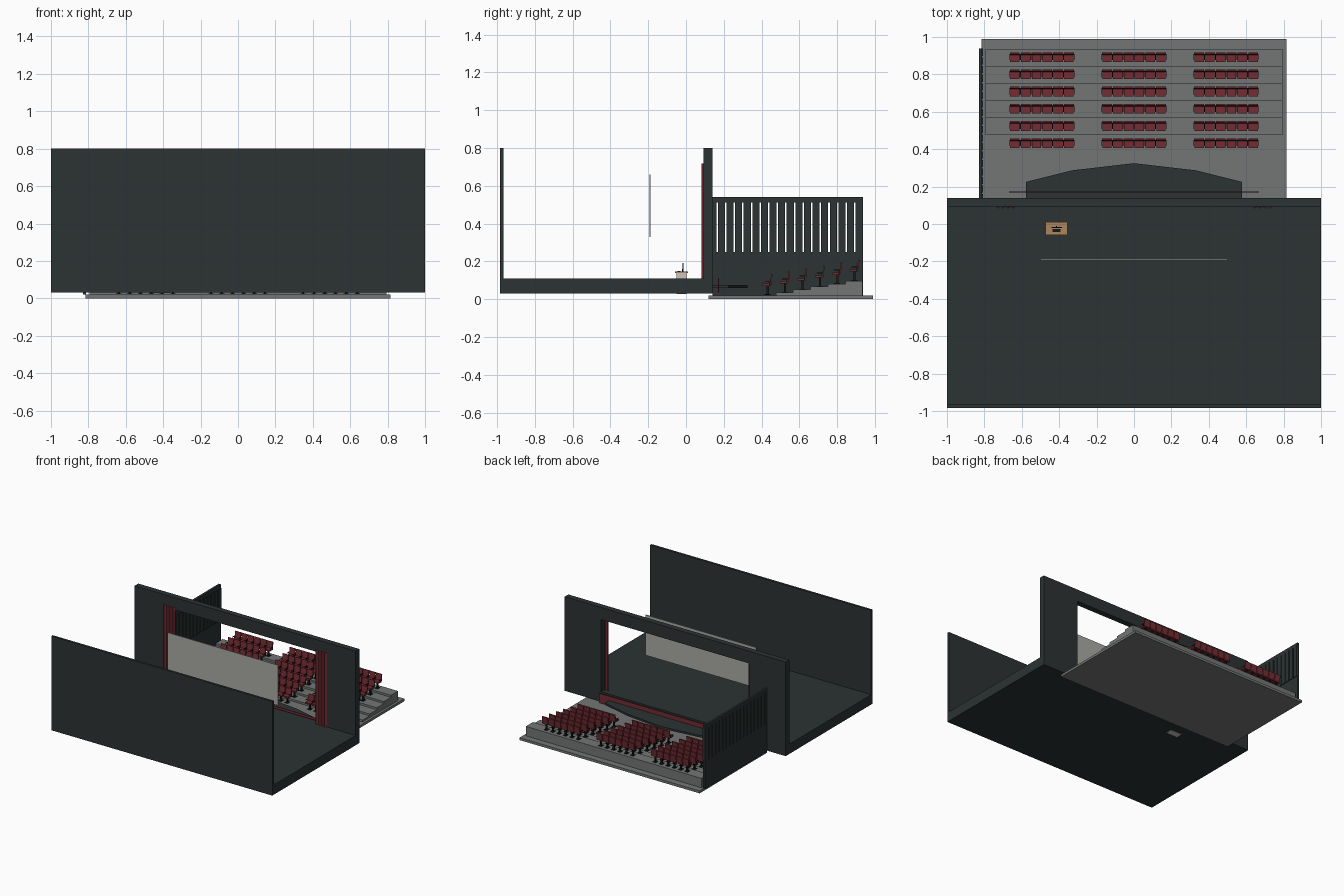
import bpy, bmesh, math
from mathutils import Vector

if "Cube" in bpy.data.objects:
    bpy.data.objects.remove(bpy.data.objects["Cube"])


def mat(name, r, g, b):
    m = bpy.data.materials.new(name)
    m.diffuse_color = (r, g, b, 1)
    m.use_nodes = True
    m.node_tree.nodes["Principled BSDF"].inputs["Base Color"].default_value = m.diffuse_color
    return m


DARK = mat("charcoal", .025, .032, .032)
BLACK = mat("black", .008, .009, .009)
RED = mat("dark_red", .17, .025, .033)
GREY = mat("concrete_grey", .17, .18, .175)
SCREEN = mat("screen_grey", .40, .40, .37)
WOOD = mat("wood", .42, .24, .11)
CREAM = mat("cream", .6, .56, .5)


def add_box(bm, x0, x1, y0, y1, z0, z1, idx=0):
    v = [bm.verts.new((x, y, z)) for x in (x0, x1) for y in (y0, y1) for z in (z0, z1)]
    for q in ((0, 1, 3, 2), (4, 6, 7, 5), (0, 4, 5, 1), (2, 3, 7, 6), (0, 2, 6, 4), (1, 5, 7, 3)):
        bm.faces.new([v[i] for i in q]).material_index = idx


def to_mesh(name, bm, mats):
    bmesh.ops.recalc_face_normals(bm, faces=bm.faces)
    me = bpy.data.meshes.new(name)
    bm.to_mesh(me)
    bm.free()
    for m in mats:
        me.materials.append(m)
    return me


def place(name, me, loc=(0, 0, 0)):
    ob = bpy.data.objects.new(name, me)
    ob.location = loc
    bpy.context.collection.objects.link(ob)
    return ob


def boxes(name, mats, *specs):
    bm = bmesh.new()
    for s in specs:
        add_box(bm, *s)
    return place(name, to_mesh(name, bm, mats))


def prism(name, pts, direction, material):
    """Extrude a closed outline of 3D points along a direction."""
    bm = bmesh.new()
    f = bm.faces.new([bm.verts.new(p) for p in pts])
    r = bmesh.ops.extrude_face_region(bm, geom=[f])
    bmesh.ops.translate(bm, vec=Vector(direction),
                        verts=[g for g in r["geom"] if isinstance(g, bmesh.types.BMVert)])
    return place(name, to_mesh(name, bm, [material]))


# stage floor and back wall
boxes("stage_floor", [DARK], (-1, 1, -.985, .14, .03, .11))
boxes("stage_back_wall", [DARK], (-1, 1, -.985, -.966, .11, .8))

# proscenium wall: an arch-shaped outline with a rectangular opening
arch = [(-1, .11), (-1, .8), (1, .8), (1, .11), (.67, .11), (.67, .70), (-.67, .70), (-.67, .11)]
prism("proscenium_wall", [(x, .093, z) for x, z in arch], (0, .047, 0), DARK)

# apron in front of the stage, with a red valance behind it
apron = [(-.577, .14), (-.577, .225), (-.33, .287), (0, .325), (.33, .287), (.577, .225), (.577, .14)]
prism("stage_apron", [(x, y, .06) for x, y in apron], (0, 0, .016), DARK)
boxes("stage_valance", [RED], (-.667, .667, .168, .174, .035, .112))

# pleated side curtains
for side, label in ((-1, "left"), (1, "right")):
    n = 32
    front = [(side * (.635 + .105 * i / n), .088 + .005 * math.cos(i / n * 8 * math.pi), .11)
             for i in range(n + 1)]
    back = [(x, y + .004, z) for x, y, z in reversed(front)]
    prism("curtain_" + label, front + back, (0, 0, .607), RED)

# projection screen
boxes("projection_screen", [SCREEN], (-.5, .5, -.194, -.188, .33, .66))

# lectern table with microphone and laptop
boxes("table", [CREAM, WOOD],
      (-.462, -.362, -.05, .002, .028, .138, 0),
      (-.472, -.355, -.058, .01, .138, .145, 1))
boxes("table_equipment", [BLACK],
      (-.435, -.392, -.044, -.028, .145, .150),
      (-.44, -.385, -.022, -.016, .145, .160),
      (-.416, -.411, -.018, -.012, .145, .190))

# auditorium base slab and stepped seating platform
boxes("auditorium_floor", [GREY], (-.815, .815, .12, .988, 0, .02))
STEP_Y, STEP_D = .475, .092
heights = [.035, .05, .066, .081, .097]
steps = [(STEP_Y, .02)]
for i, h in enumerate(heights):
    steps += [(STEP_Y + i * STEP_D, h), (STEP_Y + (i + 1) * STEP_D, h)]
steps.append((STEP_Y + 5 * STEP_D, .02))
prism("seating_steps", [(-.795, y, z) for y, z in steps], (1.59, 0, 0), GREY)

# left side wall with a row of vertical slats
W0, W1, Y0, Y1 = -.83, -.812, .14, .937
boxes("side_wall", [DARK], (W0, W1, Y0, Y1, .02, .25), (W0, W1, Y0, Y1, .51, .54))
slots, pitch, gap = 17, .0455, .008
edges = [Y0] + [.165 + i * pitch for i in range(slots)] + [Y1]
slats = []
for i in range(len(edges) - 1):
    a = edges[i] + (gap / 2 if i else 0)
    b = edges[i + 1] - (gap / 2 if i < slots else 0)
    slats.append((W0, W1 + .006, a, b, .25, .51))
boxes("side_wall_slats", [DARK], *slats)

# one seat: cushion, backrest, pedestal, foot and armrests, facing the stage
bm = bmesh.new()
add_box(bm, -.025, .025, -.026, .016, .048, .060, 0)
back = [(.012, .052), (.019, .052), (.026, .11), (.018, .112)]
sides = [[bm.verts.new((x, y, z)) for y, z in back] for x in (-.026, .026)]
for f in sides:
    bm.faces.new(f).material_index = 0
for i in range(4):
    j = (i + 1) % 4
    bm.faces.new((sides[0][i], sides[0][j], sides[1][j], sides[1][i])).material_index = 0
add_box(bm, -.006, .006, -.005, .006, 0, .048, 1)
add_box(bm, -.014, .014, -.016, .016, 0, .004, 1)
for x in (-.0275, .0275):
    add_box(bm, x - .0015, x + .0015, -.016, .018, .07, .075, 1)
    add_box(bm, x - .0015, x + .0015, .008, .014, .05, .07, 1)
seat_mesh = to_mesh("seat", bm, [RED, BLACK])

# three blocks of six seats on six rows
for row, z in enumerate([.022] + heights):
    for block in (-.4925, 0, .4925):
        for k in range(6):
            place("seat", seat_mesh, (block + (k - 2.5) * .0578, .432 + row * STEP_D, z))
